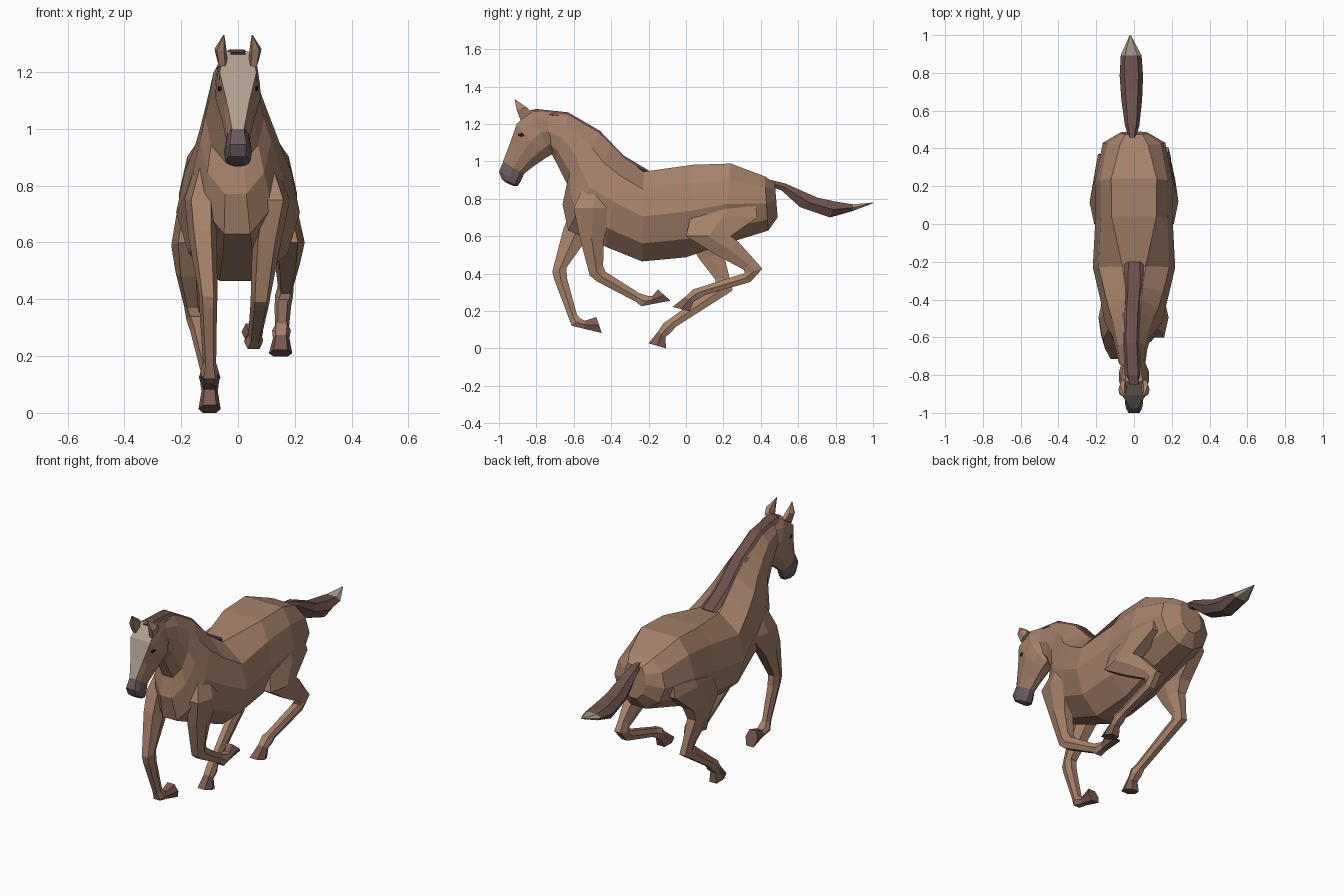
import bpy, bmesh


def material(name, r, g, b):
    m = bpy.data.materials.new(name)
    m.diffuse_color = (r, g, b, 1)
    return m


COAT = material("coat", 0.38, 0.22, 0.145)
HAIR = material("dark_hair", 0.15, 0.08, 0.07)
MUZZLE = material("muzzle_skin", 0.14, 0.10, 0.11)
PALE = material("pale_marking", 0.43, 0.35, 0.27)
HOOF = material("hoof_horn", 0.20, 0.105, 0.085)
DARK = material("eye_dark", 0.03, 0.02, 0.02)

# Half cross-sections: (width fraction, position from edge A to edge B)
BODY = [(0.5, 0), (0.86, 0.2), (1, 0.5), (0.8, 0.8), (0.3, 1)]
LIMB = [(0.6, 0), (1, 0.5), (0.6, 1)]


def loft(name, rings, half, mats, paint=None):
    """Skin rings (yA, zA, yB, zB, centre x, half width[, width of edge A])."""
    bm = bmesh.new()
    loops = []
    for ya, za, yb, zb, cx, rx, *top in rings:
        prof = ([(top[0], 0)] + half[1:]) if top else half
        full = prof + [(-w, t) for w, t in reversed(prof)]
        loops.append([bm.verts.new((cx + w * rx, ya + (yb - ya) * t, za + (zb - za) * t))
                      for w, t in full])
    n = len(loops[0])
    for s, (a, b) in enumerate(zip(loops, loops[1:])):
        for k in range(n):
            f = bm.faces.new((a[k], a[(k + 1) % n], b[(k + 1) % n], b[k]))
            f.material_index = paint(s, k) if paint else 0
    bm.faces.new(loops[0])
    end = bm.faces.new(loops[-1])
    end.material_index = paint(len(rings) - 2, 0) if paint else 0
    bmesh.ops.recalc_face_normals(bm, faces=bm.faces)
    me = bpy.data.meshes.new(name)
    bm.to_mesh(me)
    bm.free()
    for m in mats:
        me.materials.append(m)
    ob = bpy.data.objects.new(name, me)
    bpy.context.collection.objects.link(ob)
    return ob


def leg(name, rings):
    last = len(rings) - 2
    return loft(name, rings, LIMB, [COAT, HOOF], lambda s, k: int(s == last))


# Trunk and neck, rump to throat
loft("body", [
    (0.475, 0.885, 0.49, 0.70, 0, 0.075, 0.6),
    (0.42, 0.92, 0.44, 0.63, 0, 0.165, 0.45),
    (0.24, 0.988, 0.20, 0.556, 0, 0.208, 0.58),
    (0.04, 0.982, 0.0, 0.487, 0, 0.205, 0.58),
    (-0.225, 0.945, -0.235, 0.465, 0, 0.218, 0.28),
    (-0.335, 1.02, -0.433, 0.545, 0, 0.182, 0.25),
    (-0.40, 1.09, -0.63, 0.63, -0.003, 0.153, 0.28),
    (-0.465, 1.15, -0.66, 0.77, -0.008, 0.125, 0.34),
    (-0.55, 1.20, -0.637, 0.88, -0.012, 0.103, 0.4),
    (-0.63, 1.248, -0.70, 1.005, -0.014, 0.084, 0.5),
    (-0.75, 1.262, -0.73, 1.06, -0.01, 0.07, 0.55),
], BODY, [COAT])

# Head with pale blaze along its top strip
loft("head", [
    (-0.72, 1.262, -0.705, 1.07, -0.005, 0.055, 0.6),
    (-0.835, 1.272, -0.72, 1.035, 0, 0.078, 0.6),
    (-0.905, 1.20, -0.755, 1.015, 0, 0.079, 0.82),
    (-0.94, 1.10, -0.82, 0.97, 0, 0.058, 0.7),
    (-0.978, 1.0, -0.87, 0.93, 0, 0.042, 0.5),
], BODY, [COAT, PALE], lambda s, k: int(k == 9 and s > 0))
loft("muzzle", [
    (-0.975, 1.003, -0.865, 0.935, 0, 0.041, 0.5),
    (-1.0, 0.945, -0.885, 0.89, 0, 0.049, 0.6),
    (-0.985, 0.905, -0.90, 0.868, 0, 0.044, 0.6),
    (-0.96, 0.885, -0.92, 0.867, 0, 0.028, 0.6),
], BODY, [MUZZLE])

# Ears and eyes
for side, s in (("left", 1), ("right", -1)):
    loft(side + "_ear", [
        (-0.885, 1.22, -0.825, 1.26, s * 0.055, 0.018),
        (-0.905, 1.275, -0.85, 1.288, s * 0.062, 0.021),
        (-0.916, 1.33, -0.912, 1.33, s * 0.05, 0.002),
    ], LIMB, [COAT])
    bpy.ops.mesh.primitive_ico_sphere_add(subdivisions=1, radius=0.018,
                                          location=(s * 0.059, -0.878, 1.142))
    eye = bpy.context.object
    eye.name = side + "_eye"
    eye.scale = (0.8, 1.3, 0.7)
    eye.data.materials.append(DARK)

# Mane strip along the crest
loft("mane", [
    (-0.20, 0.952, -0.20, 0.925, 0, 0.05),
    (-0.335, 1.032, -0.355, 0.995, 0, 0.052),
    (-0.46, 1.163, -0.485, 1.12, -0.01, 0.05),
    (-0.63, 1.262, -0.64, 1.21, -0.014, 0.047),
    (-0.80, 1.28, -0.79, 1.24, -0.005, 0.045),
    (-0.85, 1.268, -0.83, 1.24, 0, 0.035),
], LIMB, [HAIR])

# Tail with pale tip
loft("tail", [
    (0.455, 0.90, 0.465, 0.86, -0.01, 0.018),
    (0.53, 0.882, 0.51, 0.845, -0.01, 0.038),
    (0.705, 0.805, 0.61, 0.755, -0.012, 0.055),
    (0.80, 0.785, 0.77, 0.70, -0.014, 0.062),
    (0.893, 0.77, 0.893, 0.735, -0.015, 0.055),
    (1.0, 0.78, 1.0, 0.776, -0.02, 0.003),
], LIMB, [HAIR, PALE], lambda s, k: int(s == 4))

# Forelegs: front edge, rear edge, centre x, half width
leg("right_front_leg", [
    (-0.53, 0.93, -0.40, 0.93, -0.095, 0.035),
    (-0.61, 0.75, -0.38, 0.76, -0.13, 0.058),
    (-0.655, 0.64, -0.52, 0.60, -0.125, 0.05),
    (-0.715, 0.41, -0.64, 0.43, -0.105, 0.033),
    (-0.705, 0.37, -0.635, 0.37, -0.105, 0.031),
    (-0.63, 0.17, -0.583, 0.18, -0.10, 0.023),
    (-0.61, 0.12, -0.565, 0.16, -0.10, 0.034),
    (-0.545, 0.105, -0.54, 0.148, -0.10, 0.027),
    (-0.45, 0.082, -0.48, 0.168, -0.10, 0.038),
])
leg("left_front_leg", [
    (-0.52, 0.93, -0.40, 0.93, 0.08, 0.035),
    (-0.60, 0.75, -0.39, 0.75, 0.125, 0.058),
    (-0.57, 0.60, -0.44, 0.58, 0.10, 0.05),
    (-0.515, 0.39, -0.443, 0.44, 0.08, 0.035),
    (-0.48, 0.36, -0.43, 0.41, 0.077, 0.033),
    (-0.27, 0.25, -0.25, 0.295, 0.06, 0.024),
    (-0.24, 0.225, -0.20, 0.28, 0.055, 0.034),
    (-0.19, 0.235, -0.18, 0.28, 0.055, 0.027),
    (-0.083, 0.255, -0.15, 0.315, 0.05, 0.038),
])

# Hind legs
leg("left_back_leg", [
    (0.10, 0.90, 0.36, 0.88, 0.11, 0.055),
    (0.03, 0.72, 0.38, 0.70, 0.15, 0.06),
    (0.0, 0.60, 0.24, 0.60, 0.175, 0.06),
    (0.17, 0.495, 0.28, 0.57, 0.175, 0.045),
    (0.31, 0.42, 0.365, 0.475, 0.168, 0.028),
    (0.315, 0.40, 0.408, 0.425, 0.162, 0.032),
    (0.29, 0.395, 0.345, 0.355, 0.158, 0.029),
    (0.07, 0.325, 0.10, 0.285, 0.155, 0.025),
    (0.035, 0.315, 0.07, 0.265, 0.153, 0.033),
    (-0.005, 0.275, 0.04, 0.25, 0.152, 0.029),
    (-0.072, 0.222, 0.02, 0.198, 0.15, 0.041),
])
leg("right_back_leg", [
    (0.10, 0.90, 0.36, 0.88, -0.11, 0.055),
    (0.03, 0.72, 0.37, 0.70, -0.155, 0.06),
    (0.0, 0.60, 0.23, 0.58, -0.175, 0.06),
    (0.07, 0.48, 0.20, 0.51, -0.175, 0.045),
    (0.155, 0.37, 0.23, 0.39, -0.16, 0.031),
    (0.16, 0.34, 0.25, 0.31, -0.15, 0.031),
    (0.12, 0.31, 0.18, 0.265, -0.14, 0.028),
    (-0.09, 0.155, -0.055, 0.115, -0.105, 0.024),
    (-0.12, 0.135, -0.08, 0.085, -0.10, 0.033),
    (-0.15, 0.09, -0.11, 0.06, -0.10, 0.029),
    (-0.20, 0.027, -0.107, 0.0, -0.10, 0.039),
])
